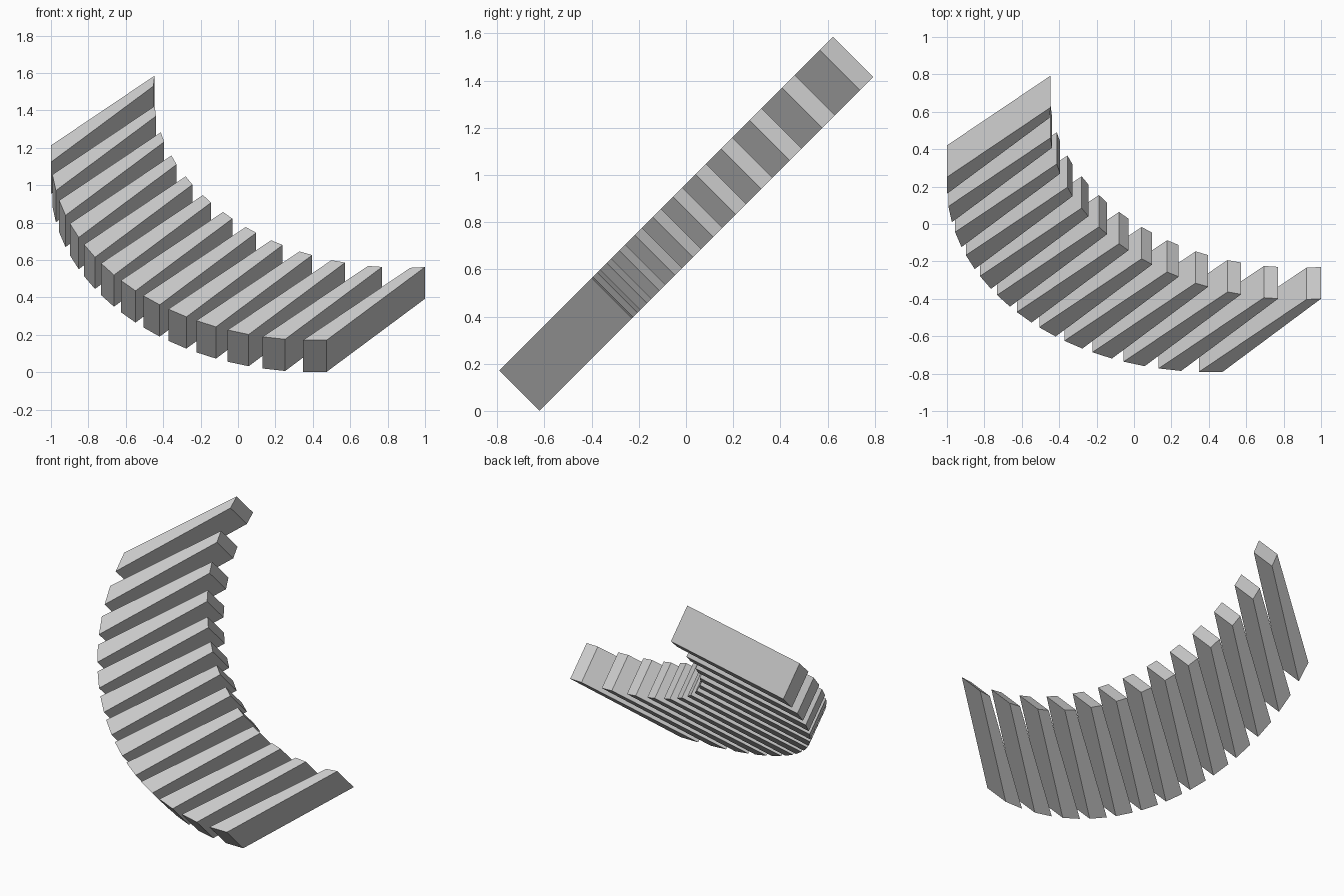
import bpy, bmesh
from math import asin, sin, cos, radians
from mathutils import Matrix, Vector

cube = bpy.data.objects.get("Cube")
if cube:
    bpy.data.objects.remove(cube)

grey = bpy.data.materials.new("light_grey")
grey.use_nodes = True
colour = (0.6, 0.6, 0.6, 1)
grey.diffuse_color = colour
grey.node_tree.nodes["Principled BSDF"].inputs["Base Color"].default_value = colour

RADIUS = 1.41
THICKNESS = 0.24
HALF = 6  # slats on each side of the middle one

# Local frame: x across the slats, y along them, z through the tilted slab
frame = (Matrix.Translation((0.41, 0.206, 1.168))
         @ Matrix.Rotation(radians(45), 4, 'X')
         @ Matrix.Rotation(radians(-45), 4, 'Z'))


def end_edge(centre, angle, width):
    """Two corners of a slat end, lying along the arc's tangent."""
    half = Vector((cos(angle), sin(angle))) * width / 2
    return [centre - half, centre + half]


def add_slat(name, step):
    f = step / HALF
    angle = asin(f * sin(radians(45)))
    outer = Vector((sin(angle), -cos(angle))) * RADIUS
    inner = outer + Vector((0, 0.752 + 0.027 * f ** 4))
    a, b = end_edge(outer, angle, 0.111 + 0.015 * f * f)
    d, c = end_edge(inner, angle * 1.1, 0.071 + 0.008 * f * f)
    bm = bmesh.new()
    face = bm.faces.new([bm.verts.new((p.x, p.y, -THICKNESS)) for p in (a, b, c, d)])
    out = bmesh.ops.extrude_face_region(bm, geom=[face])
    top = [g for g in out["geom"] if isinstance(g, bmesh.types.BMVert)]
    bmesh.ops.translate(bm, verts=top, vec=(0, 0, THICKNESS))
    bmesh.ops.recalc_face_normals(bm, faces=bm.faces)
    bm.transform(frame)
    mesh = bpy.data.meshes.new(name)
    bm.to_mesh(mesh)
    bm.free()
    mesh.materials.append(grey)
    bpy.context.collection.objects.link(bpy.data.objects.new(name, mesh))


# Tapered slats, evenly spaced across and following the arc
for step in range(-HALF, HALF + 1):
    add_slat(f"slat_{step + HALF + 1}", step)
